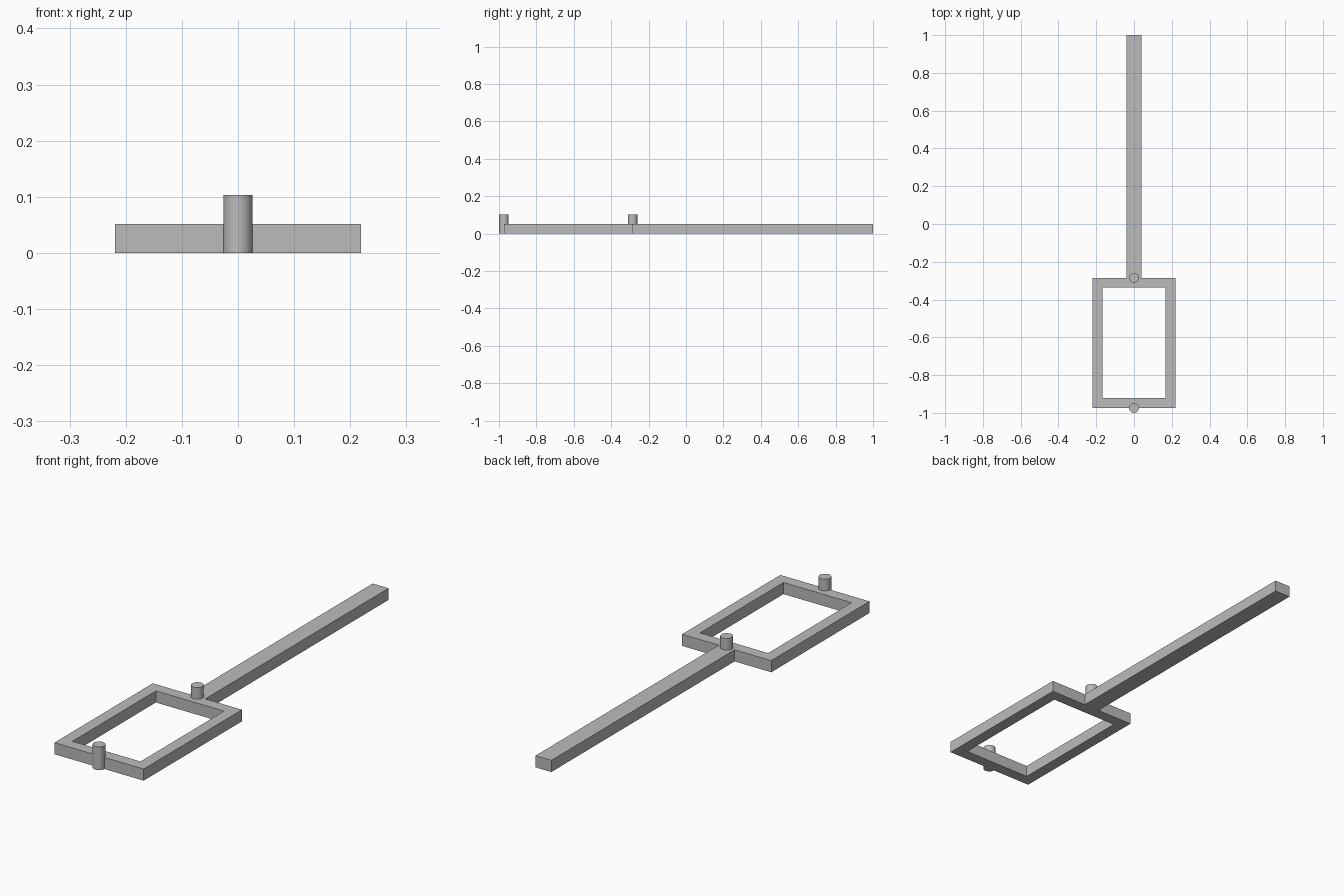
import bpy
import math

default = bpy.data.objects.get("Cube")
if default:
    bpy.data.objects.remove(default, do_unlink=True)

# Main dimensions
THICK = 0.0516
HALF_W = 0.219
BAR_HALF = 0.039
FRONT, BACK, END = -0.974, -0.285, 1.0

grey = bpy.data.materials.new("grey")
grey.use_nodes = True
COLOUR = (0.5, 0.5, 0.5, 1)
grey.diffuse_color = COLOUR
grey.node_tree.nodes["Principled BSDF"].inputs["Base Color"].default_value = COLOUR


def add_outline(curve, right_half):
    """Closed straight-sided outline, mirrored across x = 0."""
    points = right_half + [(-x, y) for x, y in reversed(right_half)]
    spline = curve.splines.new("POLY")
    spline.points.add(len(points) - 1)
    for point, (x, y) in zip(spline.points, points):
        point.co = (x, y, 0, 1)
    spline.use_cyclic_u = True


def peg(name, y):
    bpy.ops.mesh.primitive_cylinder_add(
        vertices=48, radius=THICK / 2, depth=2 * THICK, location=(0, y, THICK))
    obj = bpy.context.object
    obj.name = name
    obj.data.materials.append(grey)
    bpy.ops.object.shade_smooth_by_angle(angle=math.radians(30))


# Rectangular frame and long handle in one extruded profile
profile = bpy.data.curves.new("frame_and_handle", "CURVE")
profile.dimensions = "2D"
profile.fill_mode = "BOTH"
profile.extrude = THICK / 2
add_outline(profile, [(HALF_W, FRONT), (HALF_W, BACK), (BAR_HALF, BACK), (BAR_HALF, END)])
add_outline(profile, [(HALF_W - THICK, FRONT + THICK), (HALF_W - THICK, BACK - THICK)])
frame = bpy.data.objects.new("frame_and_handle", profile)
frame.location.z = THICK / 2
bpy.context.collection.objects.link(frame)
bpy.ops.object.select_all(action="DESELECT")
frame.select_set(True)
bpy.context.view_layer.objects.active = frame
bpy.ops.object.convert(target="MESH")
frame = bpy.context.object
frame.data.materials.clear()
frame.data.materials.append(grey)
bpy.ops.object.shade_flat()

# Upright pegs at the two ends of the frame
peg("front_peg", FRONT)
peg("back_peg", BACK)
